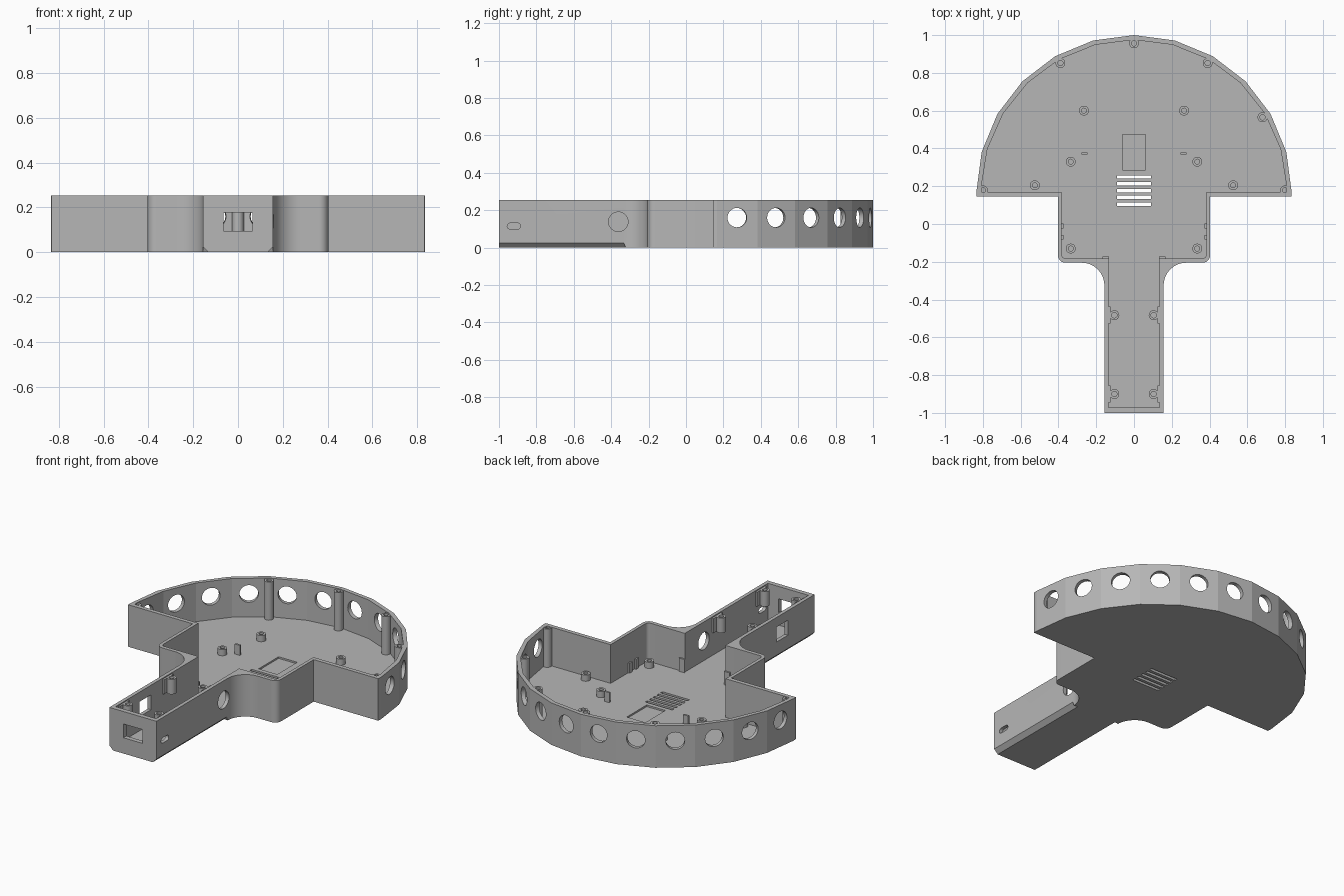
import bpy, bmesh, math
from mathutils import Matrix, Vector

if "Cube" in bpy.data.objects:
    bpy.data.objects.remove(bpy.data.objects["Cube"], do_unlink=True)

H, FLOOR = 0.253, 0.02
DISC_Y = 0.165

grey = bpy.data.materials.new("plain_grey")
grey.use_nodes = True
grey.diffuse_color = (0.47, 0.47, 0.47, 1)
grey.node_tree.nodes["Principled BSDF"].inputs["Base Color"].default_value = (0.47, 0.47, 0.47, 1)


def finish(name, bm):
    bmesh.ops.recalc_face_normals(bm, faces=bm.faces)
    mesh = bpy.data.meshes.new(name)
    bm.to_mesh(mesh)
    bm.free()
    ob = bpy.data.objects.new(name, mesh)
    bpy.context.collection.objects.link(ob)
    mesh.materials.append(grey)
    return ob


def arc(cx, cy, r, a0, a1, n):
    angles = [math.radians(a0 + (a1 - a0) * i / n) for i in range(n + 1)]
    return [(cx + r * math.cos(a), cy + r * math.sin(a)) for a in angles]


def mirrored(half):
    # close a right-hand half outline with its reflection
    return half + [(-x, y) for x, y in reversed(half) if abs(x) > 1e-5]


def prism(bm, outline, z0, z1):
    face = bm.faces.new([bm.verts.new((x, y, z0)) for x, y in outline])
    ext = bmesh.ops.extrude_face_region(bm, geom=[face])["geom"]
    bmesh.ops.translate(bm, vec=(0, 0, z1 - z0),
                        verts=[v for v in ext if isinstance(v, bmesh.types.BMVert)])


def box(bm, x0, x1, y0, y1, z0, z1):
    m = Matrix.Translation(((x0 + x1) / 2, (y0 + y1) / 2, (z0 + z1) / 2))
    bmesh.ops.create_cube(bm, size=1, matrix=m @ Matrix.Diagonal((x1 - x0, y1 - y0, z1 - z0, 1)))


def rod(bm, centre, direction, r, length, n=32):
    turn = Vector(direction).to_track_quat('Z', 'Y').to_matrix().to_4x4()
    bmesh.ops.create_cone(bm, cap_ends=True, segments=n, radius1=r, radius2=r,
                          depth=length, matrix=Matrix.Translation(centre) @ turn)


def tube(bm, x, y, z0, z1, r, hole, n=24):
    # screw post with a blind hole from the top
    rings = []
    for rad, z in ((r, z0), (r, z1), (hole, z1), (hole, z0 + 0.008)):
        rings.append([bm.verts.new((px, py, z)) for px, py in arc(x, y, rad, 0, 360, n)[:-1]])
    for a, b in zip(rings, rings[1:]):
        for i in range(n):
            j = (i + 1) % n
            bm.faces.new((a[i], a[j], b[j], b[i]))
    bm.faces.new(rings[0])
    bm.faces.new(rings[-1])


def cut(target, name, bm):
    cutter = finish(name, bm)
    mod = target.modifiers.new(name, 'BOOLEAN')
    mod.operation, mod.solver, mod.object = 'DIFFERENCE', 'EXACT', cutter
    bpy.context.view_layer.update()
    mesh = bpy.data.meshes.new_from_object(target.evaluated_get(bpy.context.evaluated_depsgraph_get()))
    target.modifiers.clear()
    target.data = mesh
    bpy.data.objects.remove(cutter, do_unlink=True)


# tray body: half disc, square neck and handle
outer = mirrored([(0, -1), (0.157, -1)] + arc(0.277, -0.325, 0.12, 180, 90, 14)
                 + arc(0.363, -0.165, 0.04, -90, 0, 12) + [(0.403, 0.145), (0.833, 0.145)]
                 + arc(0, DISC_Y, 0.835, 0, 90, 6))
inner = mirrored([(0, -0.972), (0.135, -0.972), (0.135, -0.182)]
                 + arc(0.363, -0.162, 0.02, -90, 0, 10) + [(0.383, 0.17), (0.806, 0.17)]
                 + arc(0, DISC_Y, 0.81, 2, 90, 6))
bm = bmesh.new()
prism(bm, outer, 0, H)
shell = finish("tray_shell", bm)
bm = bmesh.new()
prism(bm, inner, FLOOR, H + 0.1)
cut(shell, "cavity_cutter", bm)

# round ports, one in the middle of each disc facet
bm = bmesh.new()
for i in range(12):
    a = math.radians(7.5 + 15 * i)
    d = Vector((math.cos(a), math.sin(a), 0))
    rod(bm, d * 0.82 + Vector((0, DISC_Y, 0.16)), d, 0.052, 0.1)
cut(shell, "port_cutter", bm)

# handle openings: side port, slot, side window and end socket
bm = bmesh.new()
rod(bm, (0.21, -0.362, 0.138), (1, 0, 0), 0.052, 0.2)
slot = arc(-0.9, 0.115, 0.016, -90, 90, 8) + arc(-0.94, 0.115, 0.016, 90, 270, 8)
face = bm.faces.new([bm.verts.new((0.12, y, z)) for y, z in slot])
ext = bmesh.ops.extrude_face_region(bm, geom=[face])["geom"]
bmesh.ops.translate(bm, vec=(0.08, 0, 0), verts=[v for v in ext if isinstance(v, bmesh.types.BMVert)])
box(bm, -0.2, -0.1, -0.745, -0.635, 0.105, 0.195)
box(bm, -0.064, 0.064, -1.1, -0.9, 0.095, 0.178)
cut(shell, "handle_cutter", bm)

# floor: five vent slots and a shallow pocket
bm = bmesh.new()
for i in range(5):
    y = 0.105 + 0.036 * i
    box(bm, -0.09, 0.09, y - 0.009, y + 0.009, -0.1, 0.1)
box(bm, -0.062, 0.062, 0.285, 0.475, 0.01, 0.1)
cut(shell, "floor_cutter", bm)

# bevelled lower edges of the handle, ending in a slope
bm = bmesh.new()
for s in (-1, 1):
    section = ((0.132, 0, -0.32), (0.157, 0.025, -0.355), (0.2, 0.068, -0.355),
               (0.2, -0.02, -0.32), (0.132, -0.02, -0.32))
    near = [bm.verts.new((s * x, -1.1, z)) for x, z, y in section]
    far = [bm.verts.new((s * x, y, z)) for x, z, y in section]
    bm.faces.new(near)
    n = len(near)
    for i in range(n):
        bm.faces.new((near[i], near[(i + 1) % n], far[(i + 1) % n], far[i]))
    for i in range(1, n - 1):
        bm.faces.new((far[0], far[i], far[i + 1]))
cut(shell, "bevel_cutter", bm)

# tall screw posts around the wall
bm = bmesh.new()
for x, y in ((0, 0.957), (0.39, 0.852), (-0.39, 0.852), (0.68, 0.565), (0.8, 0.178), (-0.8, 0.178)):
    tube(bm, x, y, FLOOR - 0.005, H - 0.003, 0.026, 0.014)
posts = finish("wall_posts", bm)

# low standoffs, mirrored
bm = bmesh.new()
for s in (-1, 1):
    for x, y in ((0.265, 0.6), (0.335, 0.33), (0.525, 0.205), (0.335, -0.13)):
        tube(bm, s * x, y, FLOOR - 0.005, 0.057, 0.026, 0.013)
standoffs = finish("floor_standoffs", bm)

# handle bosses on wall brackets
bm = bmesh.new()
for s in (-1, 1):
    for y in (-0.483, -0.9):
        tube(bm, s * 0.104, y, 0.16, H - 0.003, 0.026, 0.014)
        x0, x1 = sorted((s * 0.124, s * 0.14))
        box(bm, x0, x1, y - 0.045, y + 0.045, 0.16, H - 0.006)
bosses = finish("handle_bosses", bm)

# small locating tabs
bm = bmesh.new()
for s in (-1, 1):
    for x, y, w, d, top in ((0.262, 0.373, 0.034, 0.012, 0.08), (0.38, -0.01, 0.014, 0.026, 0.08),
                            (0.38, -0.07, 0.014, 0.026, 0.08), (0.15, -0.178, 0.036, 0.012, 0.1)):
        box(bm, s * x - w / 2, s * x + w / 2, y - d / 2, y + d / 2, FLOOR - 0.005, top)
tabs = finish("locating_tabs", bm)

# smooth curves, crisp edges
for ob, angle in ((shell, 13), (posts, 30), (standoffs, 30), (bosses, 30)):
    bpy.ops.object.select_all(action='DESELECT')
    ob.select_set(True)
    bpy.context.view_layer.objects.active = ob
    bpy.ops.object.shade_smooth_by_angle(angle=math.radians(angle))
